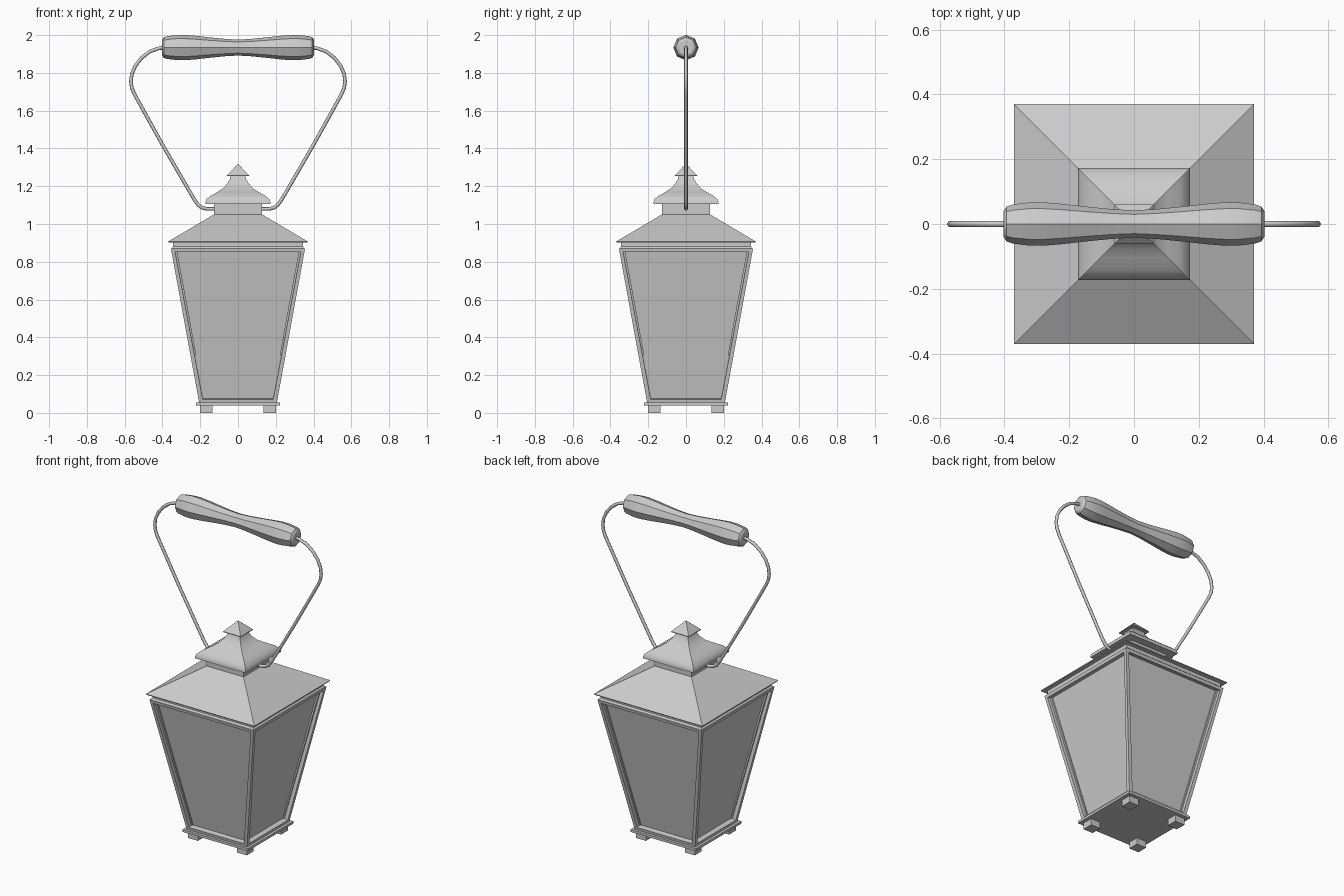
import bpy, bmesh, math
from mathutils import Vector

if "Cube" in bpy.data.objects:
    bpy.data.objects.remove(bpy.data.objects["Cube"])


def finish(name, bm, smooth=True):
    bmesh.ops.recalc_face_normals(bm, faces=bm.faces)
    mesh = bpy.data.meshes.new(name)
    bm.to_mesh(mesh)
    bm.free()
    ob = bpy.data.objects.new(name, mesh)
    bpy.context.collection.objects.link(ob)
    if smooth:
        bpy.ops.object.select_all(action='DESELECT')
        ob.select_set(True)
        bpy.context.view_layer.objects.active = ob
        bpy.ops.object.shade_smooth_by_angle(angle=math.radians(30))
    return ob


def loft(sides, profile, place):
    """Skin rings of (radius, height); place maps angle, radius, height to a point."""
    bm = bmesh.new()
    rings = [[bm.verts.new(place(2 * math.pi * i / sides, r, h)) for i in range(sides)]
             for r, h in profile]
    for a, b in zip(rings, rings[1:]):
        for i in range(sides):
            j = (i + 1) % sides
            bm.faces.new((a[i], a[j], b[j], b[i]))
    bm.faces.new(rings[0])
    bm.faces.new(rings[-1])
    bmesh.ops.recalc_face_normals(bm, faces=bm.faces)
    return bm


def square_loft(profile):
    """Square tower from (half width, z) pairs."""
    q = math.pi / 4
    return loft(4, profile, lambda a, r, h: Vector(
        (r * math.sqrt(2) * math.cos(a + q), r * math.sqrt(2) * math.sin(a + q), h)))


# Tapered body with recessed panes
bm = square_loft([(0.205, 0.05), (0.355, 0.87)])
panes = [f for f in bm.faces if abs(f.normal.z) < 0.5]
bmesh.ops.inset_individual(bm, faces=panes, thickness=0.029, depth=0)
bmesh.ops.inset_individual(bm, faces=panes, thickness=0, depth=-0.03)
finish("body", bm, smooth=False)

# Base plate and top rim
finish("base_plate", square_loft([(0.222, 0.04), (0.222, 0.055)]), smooth=False)
finish("top_rim", square_loft([(0.353, 0.868), (0.343, 0.88), (0.343, 0.908)]), smooth=False)

# Four feet
for sx in (-1, 1):
    for sy in (-1, 1):
        bm = bmesh.new()
        bmesh.ops.create_cube(bm, size=1)
        for v in bm.verts:
            v.co = (sx * 0.167 + v.co.x * 0.066, sy * 0.167 + v.co.y * 0.066, 0.0225 + v.co.z * 0.045)
        finish("foot", bm, smooth=False)

# Roof, chimney neck, flared cap and finial
finish("roof", square_loft([(0.368, 0.902), (0.37, 0.907), (0.125, 1.052)]), smooth=False)
finish("chimney_neck", square_loft([(0.126, 1.04), (0.126, 1.11)]), smooth=False)
finish("cap", square_loft([(0.173, 1.105), (0.173, 1.115), (0.165, 1.132), (0.142, 1.151),
                           (0.106, 1.171), (0.078, 1.19), (0.056, 1.215), (0.043, 1.238),
                           (0.038, 1.26)]))
finish("finial", square_loft([(0.06, 1.253), (0.06, 1.257), (0.001, 1.317)]), smooth=False)

# Bent wire on each side
path = [(0.11, 1.08), (0.165, 1.08), (0.19, 1.086), (0.21, 1.1), (0.23, 1.128), (0.255, 1.17),
        (0.4, 1.42), (0.547, 1.685), (0.562, 1.72), (0.567, 1.755), (0.562, 1.795),
        (0.543, 1.838), (0.51, 1.88), (0.467, 1.913), (0.42, 1.93), (0.37, 1.936)]
for side, s in (("left", -1), ("right", 1)):
    cu = bpy.data.curves.new("wire_" + side, 'CURVE')
    cu.dimensions = '3D'
    cu.bevel_depth = 0.0095
    cu.bevel_resolution = 2
    cu.use_fill_caps = True
    sp = cu.splines.new('POLY')
    sp.points.add(len(path) - 1)
    for p, (x, z) in zip(sp.points, path):
        p.co = (s * x, 0, z, 1)
    ob = bpy.data.objects.new("wire_" + side, cu)
    bpy.context.collection.objects.link(ob)
    bpy.ops.object.select_all(action='DESELECT')
    ob.select_set(True)
    bpy.context.view_layer.objects.active = ob
    bpy.ops.object.convert(target='MESH')
    bpy.ops.object.shade_smooth_by_angle(angle=math.radians(50))

# Eight-sided waisted grip
half = [(0.042, 0), (0.046, 0.07), (0.054, 0.15), (0.062, 0.22), (0.067, 0.28),
        (0.067, 0.32), (0.06, 0.375), (0.054, 0.393), (0.04, 0.402)]
profile = [(r, -x) for r, x in reversed(half[1:])] + half
finish("grip", loft(8, profile, lambda a, r, h: Vector(
    (h, r * math.cos(a), 1.934 + r * math.sin(a)))))
